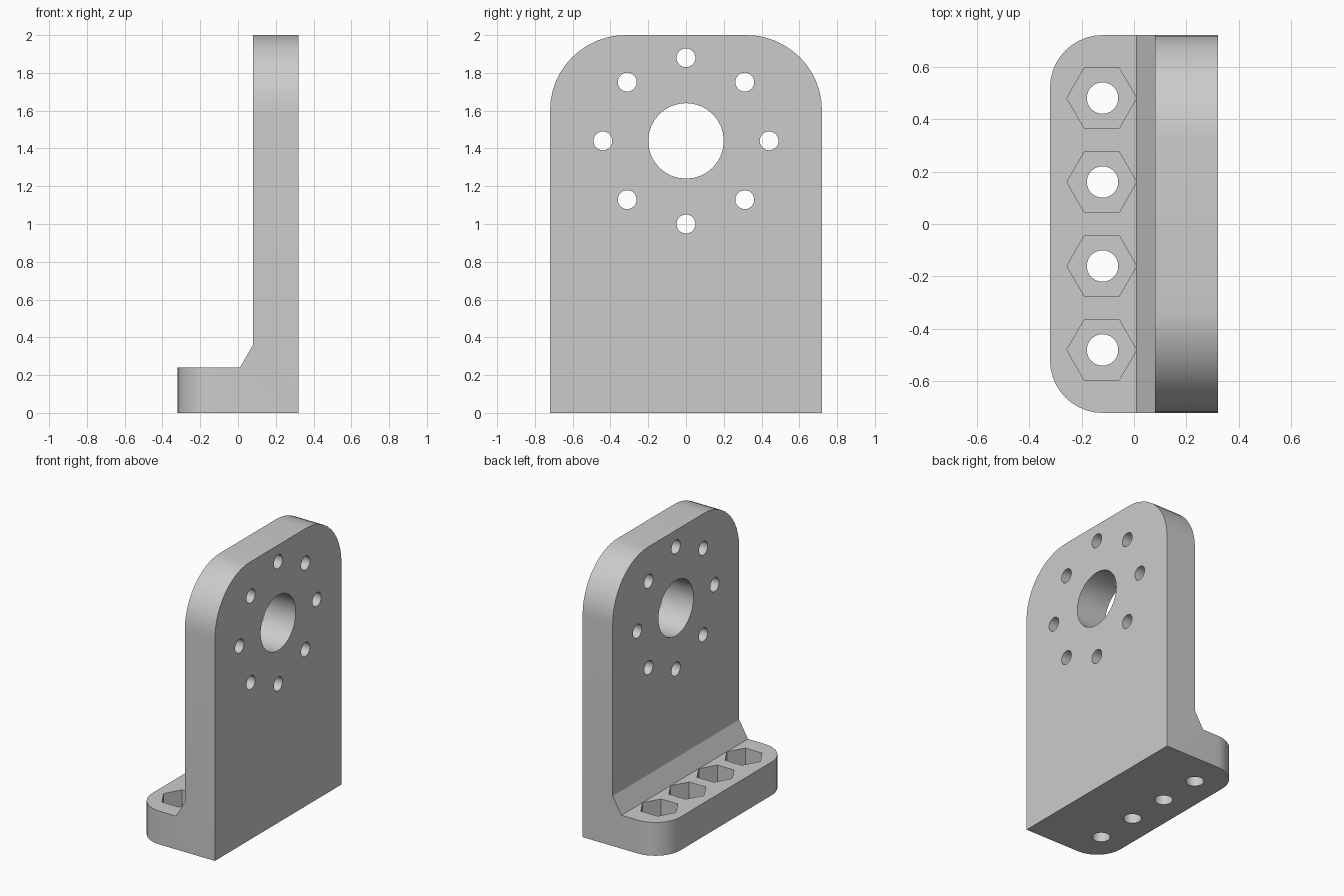
import bpy, bmesh
from math import radians, sin, cos, tau
from mathutils import Matrix

cube = bpy.data.objects.get("Cube")
if cube:
    bpy.data.objects.remove(cube, do_unlink=True)

grey = bpy.data.materials.new("plain grey")
grey.use_nodes = True
colour = (0.6, 0.6, 0.6, 1)
grey.diffuse_color = colour
grey.node_tree.nodes["Principled BSDF"].inputs["Base Color"].default_value = colour


def to_object(name, bm):
    mesh = bpy.data.meshes.new(name)
    bmesh.ops.recalc_face_normals(bm, faces=bm.faces)
    bm.to_mesh(mesh)
    bm.free()
    mesh.materials.append(grey)
    obj = bpy.data.objects.new(name, mesh)
    bpy.context.collection.objects.link(obj)
    return obj


def add_prism(bm, sides, radius, depth, matrix):
    bmesh.ops.create_cone(bm, cap_ends=True, segments=sides, radius1=radius,
                          radius2=radius, depth=depth, matrix=matrix)


def round_edges(bm, test, radius, segments):
    edges = [e for e in bm.edges if test(*[v.co for v in e.verts])]
    bmesh.ops.bevel(bm, geom=edges, offset=radius, segments=segments,
                    profile=0.5, affect='EDGES')


# L-shaped side profile with a sloped gusset, extruded across the width
HALF, FRONT, BACK, TOP, BASE = 0.72, -0.32, 0.32, 2.0, 0.24
profile = [(FRONT, 0), (BACK, 0), (BACK, TOP), (0.08, TOP), (0.08, 0.36),
           (0.01, BASE), (FRONT, BASE)]
bm = bmesh.new()
face = bm.faces.new([bm.verts.new((x, -HALF, z)) for x, z in profile])
new = bmesh.ops.extrude_face_region(bm, geom=[face])["geom"]
bmesh.ops.translate(bm, vec=(0, 2 * HALF, 0),
                    verts=[g for g in new if isinstance(g, bmesh.types.BMVert)])

# Rounded upper plate corners and rounded foot corners
round_edges(bm, lambda a, b: min(a.z, b.z) > TOP - 0.01 and abs(a.y - b.y) < 0.01, 0.4, 12)
round_edges(bm, lambda a, b: max(a.x, b.x) < FRONT + 0.01 and abs(a.y - b.y) < 0.01, 0.2, 10)
bracket = to_object("mounting_bracket", bm)

# Motor opening and its ring of screw holes
bm = bmesh.new()
along_x = Matrix.Rotation(radians(90), 4, 'Y')
CENTRE = 1.44
add_prism(bm, 32, 0.2, 0.6, Matrix.Translation((0.2, 0, CENTRE)) @ along_x)
for i in range(8):
    a = tau * i / 8
    spot = (0.2, 0.44 * cos(a), CENTRE + 0.44 * sin(a))
    add_prism(bm, 24, 0.05, 0.6, Matrix.Translation(spot) @ along_x)
plate_cutter = to_object("plate_hole_cutter", bm)

# Foot screw holes and hexagonal nut pockets
bolt_cutter_bm, pocket_cutter_bm = bmesh.new(), bmesh.new()
for y in (-0.48, -0.16, 0.16, 0.48):
    add_prism(bolt_cutter_bm, 24, 0.06, 1, Matrix.Translation((-0.12, y, 0)))
    # Pocket points face along x
    add_prism(pocket_cutter_bm, 6, 0.133, 0.24,
              Matrix.Translation((-0.123, y, BASE)) @ Matrix.Rotation(radians(90), 4, 'Z'))
cutters = [plate_cutter, to_object("bolt_hole_cutter", bolt_cutter_bm),
           to_object("nut_pocket_cutter", pocket_cutter_bm)]

bpy.ops.object.select_all(action='DESELECT')
bracket.select_set(True)
bpy.context.view_layer.objects.active = bracket
for cutter in cutters:
    cutter.hide_render = True
    mod = bracket.modifiers.new(cutter.name, 'BOOLEAN')
    mod.operation = 'DIFFERENCE'
    mod.solver = 'EXACT'
    mod.object = cutter
    bpy.ops.object.modifier_apply(modifier=mod.name)
    bpy.data.objects.remove(cutter, do_unlink=True)

bpy.ops.object.shade_smooth_by_angle(angle=radians(22))
